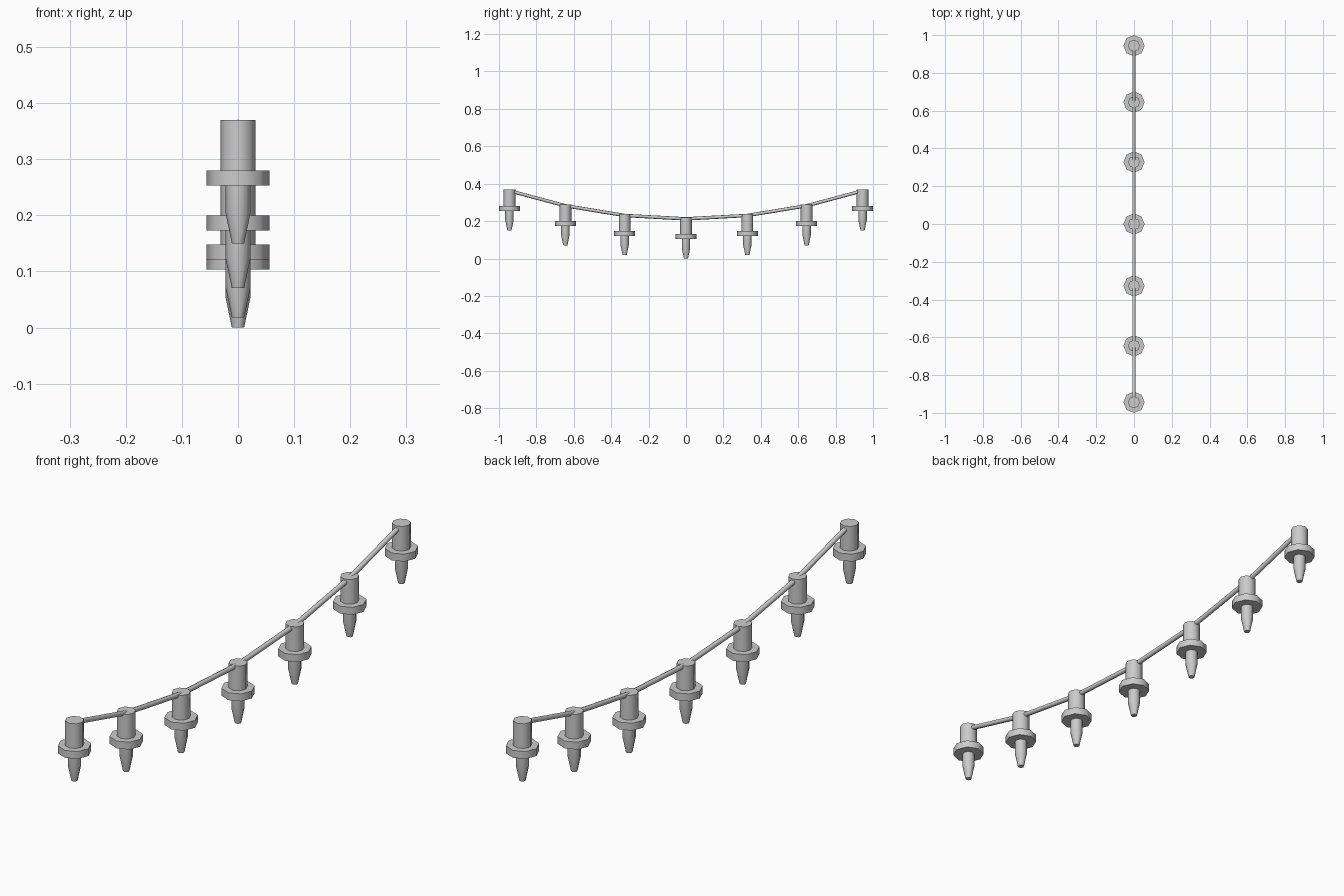
import bpy, bmesh, math
from mathutils import Vector

if "Cube" in bpy.data.objects:
    bpy.data.objects.remove(bpy.data.objects["Cube"])

SIDES = 8
LAMP_Y = [-0.944, -0.645, -0.328, 0.0, 0.328, 0.645, 0.944]


def sag(y):
    return 0.15 * (y / 0.944) ** 2


def lathe(name, profile, loc):
    """Closed solid of revolution from (radius, z) pairs."""
    bm = bmesh.new()
    rings = []
    for r, z in profile:
        rings.append([bm.verts.new((r * math.cos(i * math.tau / SIDES),
                                    r * math.sin(i * math.tau / SIDES), z))
                      for i in range(SIDES)])
    for a, b in zip(rings, rings[1:]):
        for i in range(SIDES):
            j = (i + 1) % SIDES
            bm.faces.new((a[i], a[j], b[j], b[i]))
    bm.faces.new(rings[0][::-1])
    bm.faces.new(rings[-1])
    me = bpy.data.meshes.new(name)
    bm.to_mesh(me)
    bm.free()
    ob = bpy.data.objects.new(name, me)
    ob.location = loc
    bpy.context.collection.objects.link(ob)
    bpy.ops.object.select_all(action='DESELECT')
    ob.select_set(True)
    bpy.context.view_layer.objects.active = ob
    bpy.ops.object.shade_smooth_by_angle(angle=math.radians(50))
    return ob


# lamps: socket, collar and tapered bulb
for n, y in enumerate(LAMP_Y, 1):
    at = (0, y, sag(y))
    lathe(f"socket_{n}", [(0.0315, 0.115), (0.0315, 0.22)], at)
    lathe(f"collar_{n}", [(0.056, 0.103), (0.056, 0.13)], at)
    lathe(f"bulb_{n}", [(0.011, 0), (0.0225, 0.055), (0.0225, 0.115)], at)

# straight cable spans between neighbouring sockets
for n, (y0, y1) in enumerate(zip(LAMP_Y, LAMP_Y[1:]), 1):
    a = Vector((0, y0, sag(y0) + 0.212))
    b = Vector((0, y1, sag(y1) + 0.212))
    span = lathe(f"cable_{n}", [(0.009, 0), (0.009, (b - a).length)], a)
    span.rotation_euler = (b - a).to_track_quat('Z', 'Y').to_euler()
